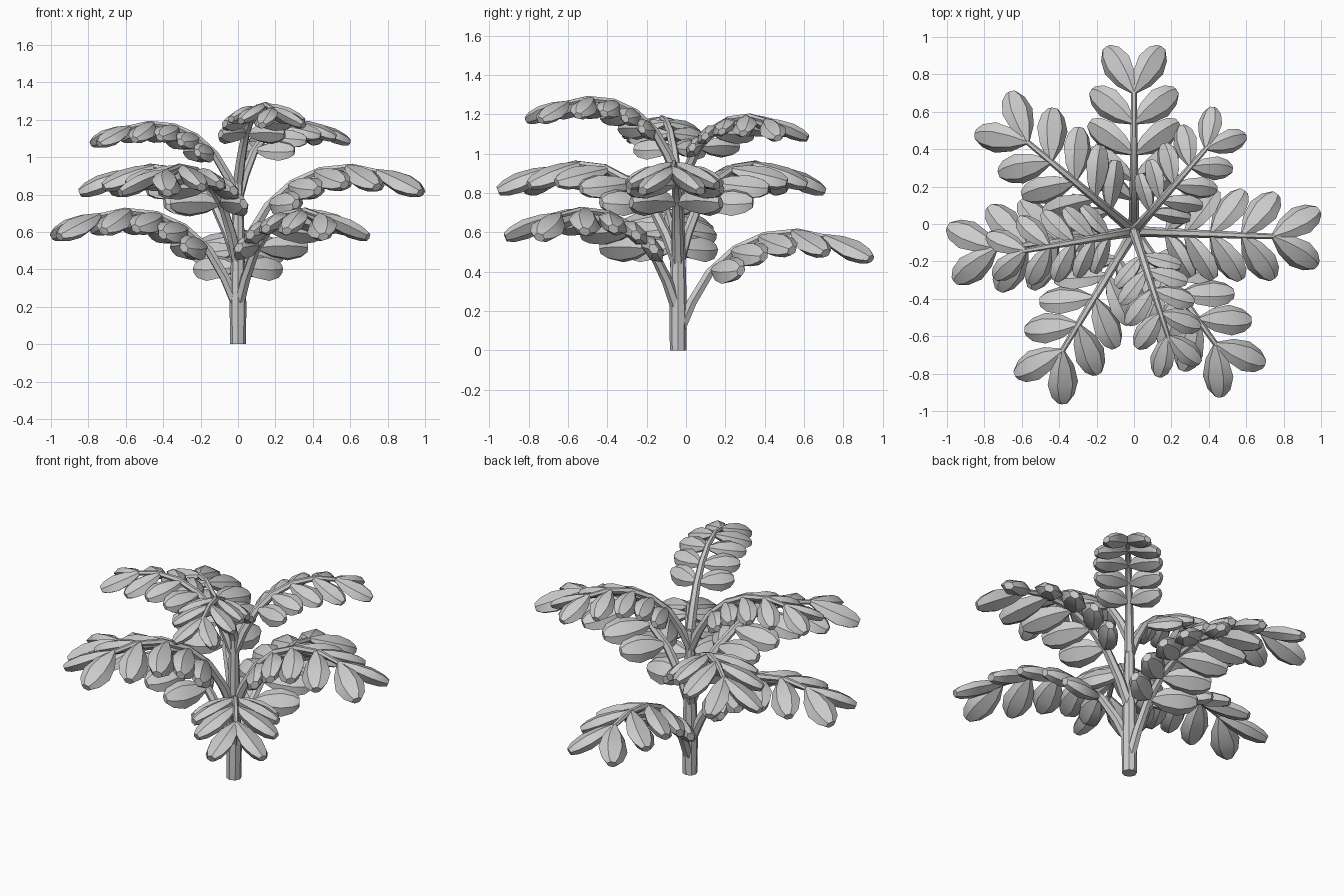
import bpy, bmesh
from math import sin, cos, pi, radians
from mathutils import Vector

if "Cube" in bpy.data.objects:
    bpy.data.objects.remove(bpy.data.objects["Cube"])

CENTRE = Vector((0, -0.04, 0))
UP = Vector((0, 0, 1))


def finish(bm, name):
    bmesh.ops.recalc_face_normals(bm, faces=bm.faces)
    me = bpy.data.meshes.new(name)
    bm.to_mesh(me)
    bm.free()
    ob = bpy.data.objects.new(name, me)
    bpy.context.collection.objects.link(ob)
    bpy.ops.object.select_all(action='DESELECT')
    ob.select_set(True)
    bpy.context.view_layer.objects.active = ob
    bpy.ops.object.shade_smooth_by_angle(angle=radians(40))
    return ob


def loft(bm, rings):
    """Skin a list of point rings and cap both ends."""
    rows = [[bm.verts.new(p) for p in r] for r in rings]
    n = len(rows[0])
    for a, b in zip(rows, rows[1:]):
        for i in range(n):
            j = (i + 1) % n
            bm.faces.new((a[i], a[j], b[j], b[i]))
    bm.faces.new(rows[0][::-1])
    bm.faces.new(rows[-1])


def oval(c, u, v, ru, rv, n):
    return [c + u * (ru * cos(2 * pi * i / n)) + v * (rv * sin(2 * pi * i / n))
            for i in range(n)]


# leaflet outline: fraction along length, fraction of half width
LEAF = [(0, .15), (.3, .75), (.62, 1), (.87, .75), (1, .35)]


def leaflet(bm, base, d, normal, length, width, thick):
    w = normal.cross(d).normalized()
    loft(bm, [oval(base + d * (length * t), w, normal, width / 2 * k,
                   thick / 2 * (.2 + .8 * k), 6) for t, k in LEAF])


# frond arch: distance from stem, height above branching point
ARCH = [(0, 0), (.07, .16), (.16, .31), (.29, .43), (.44, .50), (.61, .52), (.78, .485)]
# leaflet pairs: arc length, angle from the stalk, length
PAIRS = [(.37, 70, .27), (.51, 67, .285), (.665, 63, .295),
         (.835, 56, .30), (1.0, 33, .30)]
DROOP = radians(26)


def frond(name, azimuth, z0, scale):
    a = radians(azimuth)
    out = Vector((cos(a), sin(a), 0))
    side = UP.cross(out)
    pts = [CENTRE + UP * z0 + (out * r + UP * h) * scale for r, h in ARCH]
    tans = [(pts[min(i + 1, len(pts) - 1)] - pts[max(i - 1, 0)]).normalized()
            for i in range(len(pts))]

    # tapering stalk
    bm = bmesh.new()
    rings = []
    for i, (p, t) in enumerate(zip(pts, tans)):
        r = (.031 - .0028 * i) * (.6 + .4 * scale)
        rings.append(oval(p, side, t.cross(side), r, r, 6))
    loft(bm, rings)
    finish(bm, name + "_stalk")

    # paired drooping leaflets
    bm = bmesh.new()
    for s, ang, length in PAIRS:
        left = s * scale
        i = 0
        while i < len(pts) - 2 and left > (pts[i + 1] - pts[i]).length:
            left -= (pts[i + 1] - pts[i]).length
            i += 1
        f = min(left / (pts[i + 1] - pts[i]).length, 1)
        p = pts[i].lerp(pts[i + 1], f)
        t = tans[i].lerp(tans[i + 1], f).normalized()
        n = t.cross(side).normalized()
        for sg in (-1, 1):
            sd = side * sg
            lat = sd * cos(DROOP) - n * sin(DROOP)
            normal = n * cos(DROOP) + sd * sin(DROOP)
            th = radians(ang)
            d = t * cos(th) + lat * sin(th)
            leaflet(bm, p, d, normal, length * scale, .17 * scale, .095 * scale)
    finish(bm, name + "_leaflets")


# central stem
bm = bmesh.new()
X, Y = Vector((1, 0, 0)), Vector((0, 1, 0))
loft(bm, [oval(CENTRE + UP * z, X, Y, r, r, 8)
          for z, r in [(0, .042), (.2, .045), (.45, .038), (.75, .03), (.9, .022)]])
finish(bm, "stem")

# three tiers of three fronds: azimuth, branching height, scale
TIERS = {
    "low": [(-54, .195, 1), (90, .085, 1), (187, .195, 1)],
    "middle": [(-2, .43, 1), (140, .43, 1), (239, .43, 1)],
    "high": [(49, .78, .79), (190, .77, .79), (288, .87, .79)],
}
for tier, rows in TIERS.items():
    for k, (az, z0, sc) in enumerate(rows):
        frond(f"{tier}_frond_{k + 1}", az, z0, sc)
